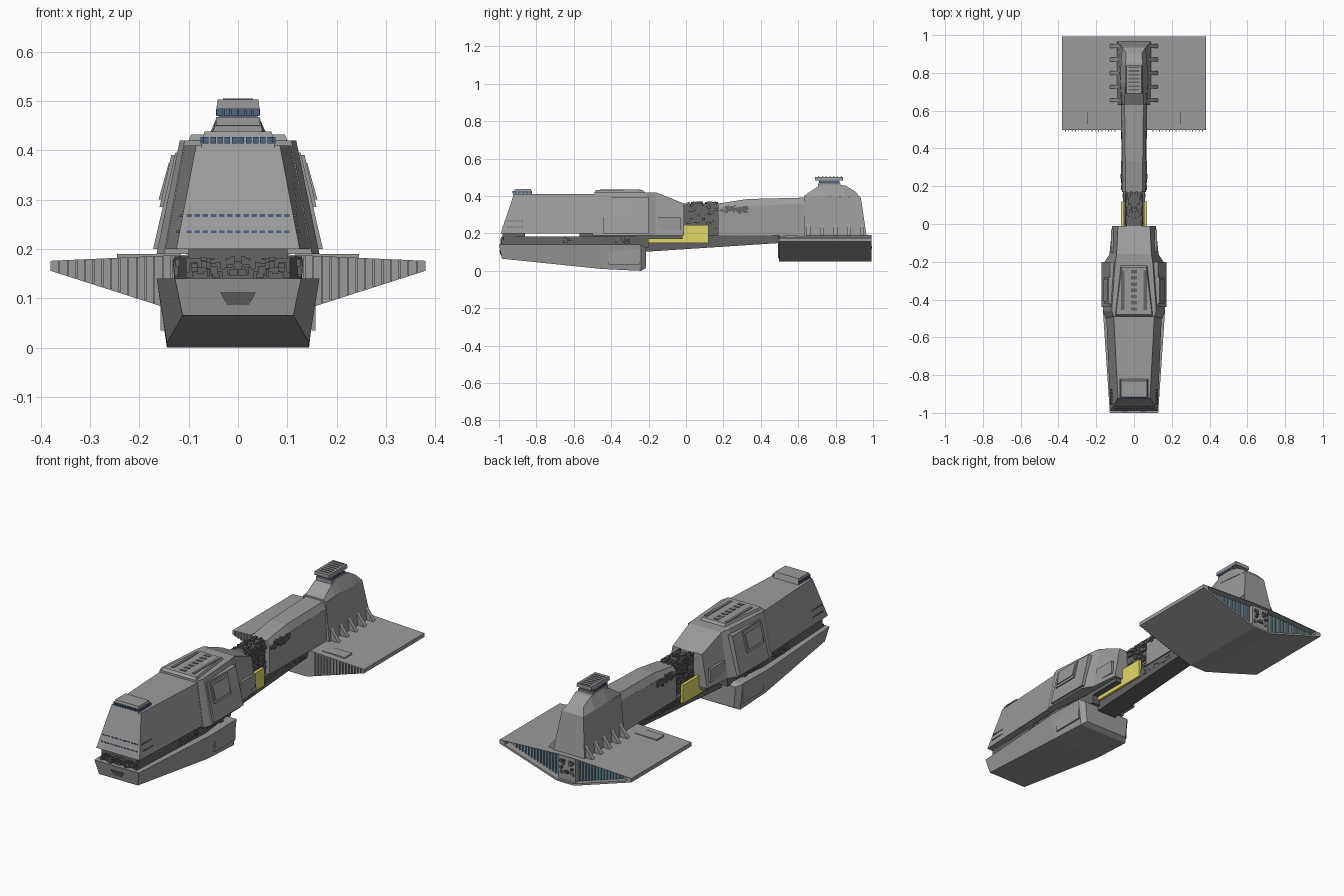
import bpy, bmesh, random
from mathutils import Matrix, Vector

random.seed(4)
old = bpy.data.objects.get("Cube")
if old:
    bpy.data.objects.remove(old, do_unlink=True)


def material(name, red, green, blue):
    mat = bpy.data.materials.new(name)
    mat.use_nodes = True
    mat.diffuse_color = (red, green, blue, 1)
    shader = mat.node_tree.nodes["Principled BSDF"]
    shader.inputs["Base Color"].default_value = mat.diffuse_color
    return mat


GREY = material("hull grey", .33, .33, .33)
DARK = material("machinery grey", .13, .13, .13)
YELLOW = material("cargo yellow", .75, .7, .14)
BLUE = material("engine blue", .17, .45, .6)
GLASS = material("window blue", .08, .13, .24)

# Shared levels: top of the keel, deck of the forward hull, wing half span
KEEL_TOP, DECK, SPAN = .19, .42, .38


def finish(name, bm, *mats):
    bmesh.ops.recalc_face_normals(bm, faces=bm.faces)
    mesh = bpy.data.meshes.new(name)
    bm.to_mesh(mesh)
    bm.free()
    for mat in mats:
        mesh.materials.append(mat)
    obj = bpy.data.objects.new(name, mesh)
    bpy.context.collection.objects.link(obj)


def station(y, bottom, top, low, high, lean=0):
    """Half cross-section: low and high are half widths, lean shifts the top along y."""
    return [(low, y, bottom), (high, y + lean, top)]


def loft(name, mat, *stations, cap=None):
    """Skin mirrored half cross-sections; the last face may have its own material."""
    bm = bmesh.new()
    rings = []
    for half in stations:
        mirrored = [(-x, y, z) for x, y, z in reversed(half)]
        rings.append([bm.verts.new(point) for point in half + mirrored])
    for ring, following in zip(rings, rings[1:]):
        for i in range(len(ring)):
            bm.faces.new((ring[i - 1], ring[i], following[i], following[i - 1]))
    bm.faces.new(rings[0])
    end = bm.faces.new(rings[-1])
    end.material_index = 1 if cap else 0
    finish(name, bm, mat, *([cap] if cap else []))


def bar(name, mat, front, back, *shape):
    """Straight beam along y with a trapezoid section."""
    loft(name, mat, station(front, *shape), station(back, *shape))


def boxes(name, mat, items, mirror=False):
    """Boxes given as (centre, size), joined in one object."""
    bm = bmesh.new()
    for centre, size in items:
        for side in (1, -1) if mirror else (1,):
            place = Matrix.Translation(Vector((side * centre[0], centre[1], centre[2])))
            bmesh.ops.create_cube(bm, size=1, matrix=place @ Matrix.Diagonal((*size, 1)))
    finish(name, bm, mat)


def row(name, mat, count, start, step, size, mirror=False):
    """Evenly spaced boxes."""
    origin, offset = Vector(start), Vector(step)
    boxes(name, mat, [(origin + offset * i, size) for i in range(count)], mirror)


def greebles(name, count, xs, ys, zs, mirror=True):
    """Scattered machinery boxes within the given ranges."""
    def pick():
        spot = [random.uniform(*span) for span in (xs, ys, zs)]
        return spot, [random.uniform(.006, limit) for limit in (.016, .03, .016)]
    boxes(name, DARK, [pick() for _ in range(count)], mirror)


# Forward hull, upper and lower
loft("forward_upper_hull", GREY,
     station(-.99, bottom=.2, top=.41, low=.125, high=.085, lean=.07),
     station(-.48, bottom=.2, top=.41, low=.147, high=.108))
loft("forward_lower_hull", GREY,
     station(-.985, bottom=.065, top=.14, low=.112, high=.128, lean=-.015),
     station(-.45, bottom=.01, top=.14, low=.144, high=.165),
     station(-.24, bottom=0, top=.14, low=.144, high=.16),
     station(-.215, bottom=.015, top=.125, low=.125, high=.135))
loft("hull_waist", DARK,
     station(-.975, bottom=.13, top=.185, low=.105, high=.105),
     station(-.45, bottom=.13, top=.185, low=.13, high=.13),
     station(-.2, bottom=.125, top=.185, low=.1, high=.1))
bar("hull_front_spacer", DARK, -.98, -.86, .18, .205, .1, .1)
bar("hull_rear_spacer", DARK, -.57, -.02, .17, .205, .1, .1)
greebles("waist_machinery", 50, (.12, .125), (-.68, -.3), (.15, .175))
greebles("waist_front_machinery", 30, (0, .1), (-.98, -.97), (.145, .18))
loft("bow_panel", DARK,
     station(-.992, bottom=.086, top=.112, low=.022, high=.036, lean=-.006),
     station(-.985, bottom=.086, top=.112, low=.022, high=.036))
boxes("lower_hull_panels", GREY, [((.153, -.33, .075), (.008, .17, .08))], mirror=True)

# Armoured middle section
loft("middle_hull", GREY,
     station(-.5, KEEL_TOP, DECK, low=.15, high=.108, lean=.01),
     station(-.46, KEEL_TOP, DECK, low=.165, high=.118),
     station(-.21, KEEL_TOP, DECK, low=.162, high=.1),
     station(-.16, KEEL_TOP, DECK, low=.13, high=.092),
     station(-.01, KEEL_TOP, top=.36, low=.115, high=.085))
bar("side_armour", GREY, -.44, -.2, .2, .395, .172, .127)
bar("side_hatch_frame", GREY, -.42, -.28, .285, .39, .159, .135)
bar("side_hatch", GREY, -.41, -.29, .3, .375, .161, .14)
loft("raised_deck", GREY,
     station(-.49, DECK, DECK + .012, low=.1, high=.095, lean=.01),
     station(-.22, DECK, DECK + .012, low=.07, high=.065, lean=-.01))
boxes("deck_slots", DARK, [((.06, -.35, DECK + .012), (.018, .21, .004))], mirror=True)
row("deck_vents", DARK, 7, (0, -.45, DECK + .012), (0, .033, 0), (.03, .018, .004))
boxes("stern_side_panels", GREY, [((.115, -.09, .25), (.012, .12, .07))], mirror=True)

# Forward bridge and window rows
loft("forward_bridge", GREY,
     station(-.925, bottom=.405, top=.438, low=.075, high=.068, lean=.01),
     station(-.82, bottom=.405, top=.438, low=.075, high=.068, lean=-.01))
pane = (.011, .008, .013)
row("forward_bridge_windows", GLASS, 5, (.007, -.923, DECK), (.0145, 0, 0), pane, mirror=True)
row("forward_bridge_side_windows", GLASS, 5, (.073, -.91, DECK), (0, .02, 0),
    (.006, .014, .013), mirror=True)
for label, height in (("lower", .235), ("upper", .267)):
    rise = height - .2
    row(label + "_bow_windows", GLASS, 7, (0, rise / 3 - .988, height), (.0165, 0, 0),
        (.011, .008, .005), mirror=True)
    row(label + "_side_windows", DARK, 5, (.127 - rise / 5, -.95, height), (0, .018, 0),
        (.009, .011, .005), mirror=True)

# Exposed neck, keel beam and cargo panels
bar("neck_core", DARK, -.03, .19, .14, .36, .04, .036)
greebles("neck_machinery", 90, (.035, .042), (0, .165), (.2, .355))
greebles("neck_top_machinery", 22, (0, .03), (0, .16), (.36, .365))
loft("keel_beam", DARK,
     station(-.25, bottom=.1, top=KEEL_TOP, low=.055, high=.055),
     station(.52, bottom=.15, top=KEEL_TOP, low=.05, high=.06))
greebles("keel_machinery", 40, (.05, .054), (.13, .48), (.158, .178))
boxes("yellow_cargo_panels", YELLOW,
      [((.06, -.055, .17), (.016, .35, .04)), ((.06, .055, .2), (.016, .13, .09))], mirror=True)

# Rear boom with a chamfered roof
loft("rear_boom", GREY,
     station(.17, KEEL_TOP, top=.34, low=.064, high=.062),
     station(.65, KEEL_TOP, top=.36, low=.07, high=.066))
loft("rear_boom_roof", GREY,
     station(.17, bottom=.34, top=.36, low=.062, high=.045),
     station(.33, bottom=.345, top=.384, low=.063, high=.046),
     station(.65, bottom=.36, top=.392, low=.066, high=.05))
greebles("boom_machinery", 36, (.06, .064), (.185, .32), (.31, .35))

# Rear tower with buttresses and its bridge
loft("rear_tower", GREY,
     station(.63, KEEL_TOP, top=.39, low=.085, high=.066),
     station(.75, KEEL_TOP, top=.4, low=.09, high=.072),
     station(.965, KEEL_TOP, top=.39, low=.09, high=.062, lean=-.03))
loft("tower_crown", GREY,
     station(.63, bottom=.385, top=.4, low=.066, high=.052),
     station(.7, bottom=.39, top=.447, low=.07, high=.048),
     station(.75, bottom=.4, top=.462, low=.072, high=.045),
     station(.85, bottom=.395, top=.457, low=.07, high=.045),
     station(.935, bottom=.39, top=.425, low=.062, high=.042, lean=-.03))
for i in range(5):
    front = .645 + i * .072
    bar(f"tower_buttress_{i + 1}", GREY, front, front + .02, KEEL_TOP, .25, .127, .08)
bar("rear_bridge_base", GREY, .705, .825, .45, .467, .045, .045)
bar("rear_bridge_core", DARK, .72, .82, .46, .487, .04, .04)
row("rear_bridge_windows", GLASS, 3, (.0075, .715, .477), (.015, 0, 0),
    (.012, .01, .015), mirror=True)
row("rear_bridge_side_windows", GLASS, 5, (.041, .735, .477), (0, .018, 0),
    (.008, .014, .014), mirror=True)
bar("rear_bridge_roof", GREY, .69, .84, .484, .503, .044, .041)
row("roof_vents", DARK, 7, (0, .71, .503), (0, .02, 0), (.06, .008, .004))


# Wide tail wing with a recessed engine bay
def wing_bottom(x):
    return .05 + max(x - .05, 0) * .32


def wing_top(x):
    return .193 - x * .045


def wing_section(y, scale=1.0):
    outline = [(x, wing_bottom(x)) for x in (.05, SPAN)]
    outline += [(x, wing_top(x)) for x in (SPAN, .05)]
    middle = wing_top(SPAN) - .01
    return [(x * scale, y, middle + (z - middle) * scale) for x, z in outline]


def slats(name, count, first, y, trim):
    """Upright slats filling the thickness of the wing."""
    items = []
    for i in range(count):
        x = first + i * .0175
        low, high = wing_bottom(x) + trim, wing_top(x) - trim
        items.append(((x, y, (low + high) / 2), (.004, .012, high - low)))
    boxes(name, GREY, items, mirror=True)


loft("tail_wing", GREY, wing_section(.497), wing_section(.993),
     wing_section(.993, scale=.92), wing_section(.955, scale=.92), cap=BLUE)
slats("engine_slats", 15, .06, .958, trim=.009)
slats("wing_front_ribs", 16, .1, .497, trim=.002)
boxes("engine_centre_column", GREY, [((0, .965, .122), (.1, .03, .125))])
greebles("engine_centre_details", 8, (0, .035), (.975, .98), (.08, .17))
boxes("wing_deck_panels", GREY, [((.18, .56, wing_top(.18)), (.13, .06, .01))], mirror=True)
row("wing_deck_vents", DARK, 9, (.12, .56, wing_top(.16)), (.014, 0, -.0006),
    (.005, .045, .008), mirror=True)
